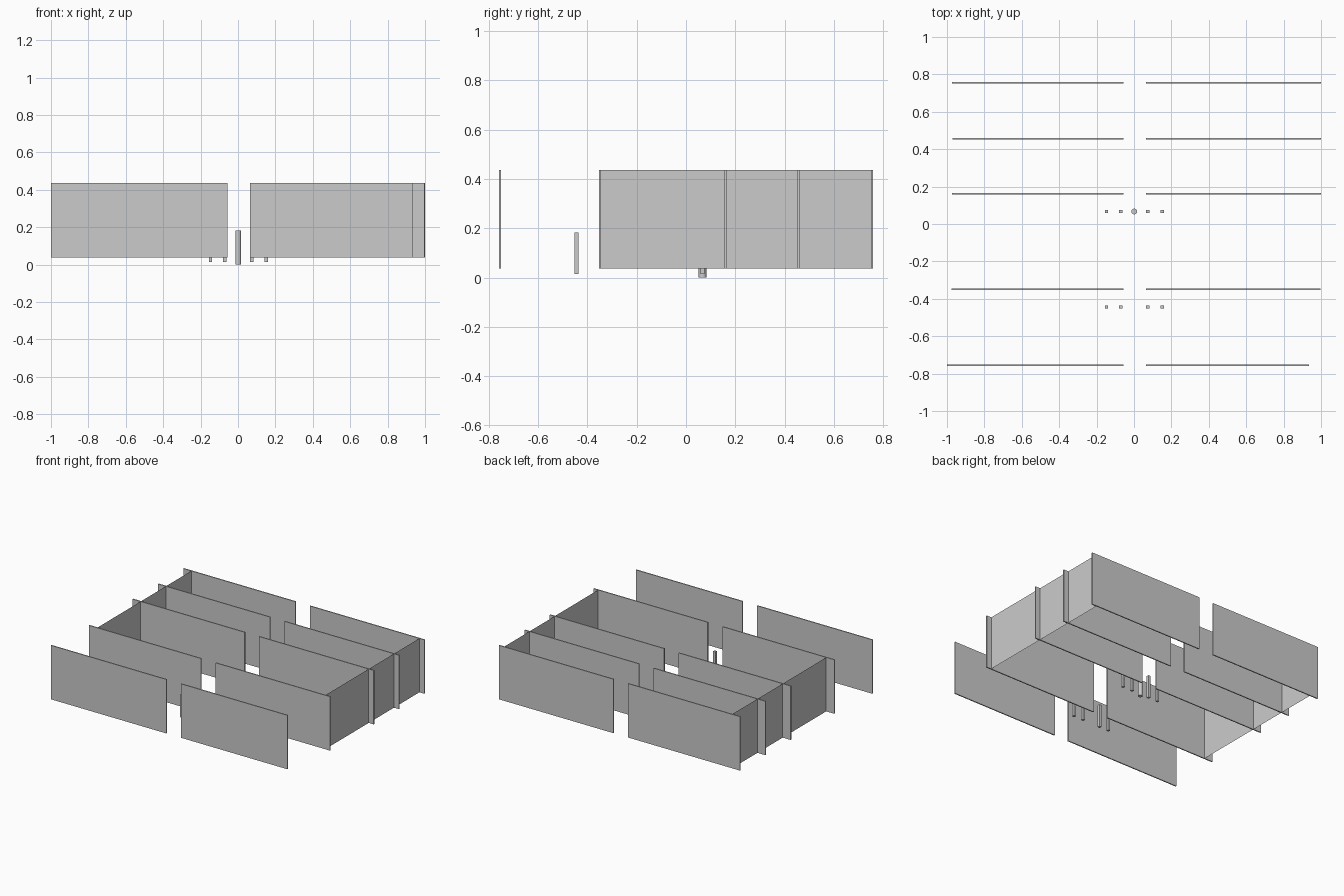
import bpy
import bmesh
from mathutils import Matrix

if "Cube" in bpy.data.objects:
    bpy.data.objects.remove(bpy.data.objects["Cube"])


def finish(name, bm):
    mesh = bpy.data.meshes.new(name)
    bm.to_mesh(mesh)
    bm.free()
    obj = bpy.data.objects.new(name, mesh)
    bpy.context.collection.objects.link(obj)
    return obj


def box(name, x0, x1, y0, y1, z0, z1):
    bm = bmesh.new()
    centre = Matrix.Translation(((x0 + x1) / 2, (y0 + y1) / 2, (z0 + z1) / 2))
    scale = Matrix.Diagonal((x1 - x0, y1 - y0, z1 - z0, 1))
    bmesh.ops.create_cube(bm, size=1, matrix=centre @ scale)
    return finish(name, bm)


def side_sheet(name, x, y0, y1, z0, z1):
    bm = bmesh.new()
    corners = [(x, y0, z0), (x, y1, z0), (x, y1, z1), (x, y0, z1)]
    if x < 0:
        corners.reverse()
    bm.faces.new([bm.verts.new(c) for c in corners])
    return finish(name, bm)


Z0, Z1 = 0.037, 0.436      # panel bottom and top
T = 0.004                  # half panel thickness
POST_TOP = 0.182

# Rows of thin wall panels, split by a central aisle: y, left end, right end
rows = [(-0.754, -1.0, 0.936), (-0.348, -0.975, 0.998), (0.161, -0.973, 1.0),
        (0.456, -0.971, 1.0), (0.754, -0.973, 1.0)]
for i, (y, left, right) in enumerate(rows):
    box(f"left_panel_{i}", left, -0.056, y - T, y + T, Z0, Z1)
    box(f"right_panel_{i}", 0.063, right, y - T, y + T, Z0, Z1)

# Single-sheet side walls closing the four rear rows
for name, x in (("left_side_wall", -0.907), ("right_side_wall", 0.96)):
    side_sheet(name, x, -0.348, 0.754, Z0, Z1)

# Two rows of small square posts in front of the aisle
R = 0.009
for row, y in (("front", -0.444), ("middle", 0.067)):
    for i, x in enumerate((-0.147, -0.071, 0.074, 0.152)):
        box(f"{row}_post_{i}", x - R, x + R, y - R, y + R, 0.014, POST_TOP)

# Round post in the centre of the middle row
bm = bmesh.new()
bmesh.ops.create_cone(bm, cap_ends=True, segments=16, radius1=0.0155, radius2=0.0155,
                      depth=POST_TOP, matrix=Matrix.Translation((0.001, 0.067, POST_TOP / 2)))
post = finish("round_post", bm)
bpy.context.view_layer.objects.active = post
post.select_set(True)
bpy.ops.object.shade_smooth_by_angle()
